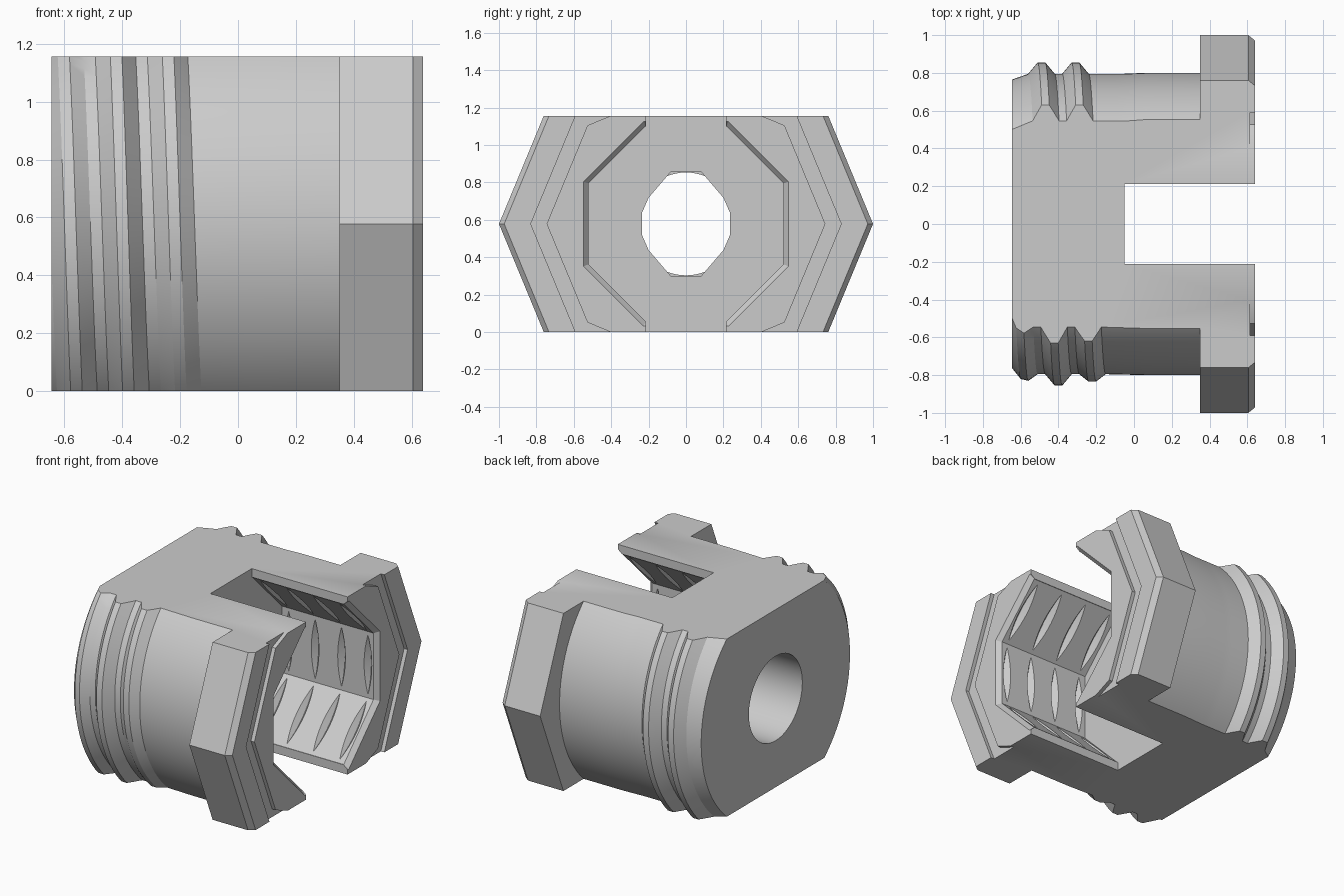
import bpy, bmesh, math

if "Cube" in bpy.data.objects:
    bpy.data.objects.remove(bpy.data.objects["Cube"])

H = 1.156          # height between the two flats
ZC = H / 2         # axis height
X0, X1 = -0.645, 0.64


def loft(name, rings):
    """Closed solid skinned through rings of points, capped at both ends."""
    bm = bmesh.new()
    vs = [[bm.verts.new(p) for p in r] for r in rings]
    n = len(vs[0])
    for a, b in zip(vs, vs[1:]):
        for i in range(n):
            j = (i + 1) % n
            bm.faces.new((a[i], a[j], b[j], b[i]))
    bm.faces.new(vs[0])
    bm.faces.new(vs[-1])
    bmesh.ops.recalc_face_normals(bm, faces=bm.faces)
    me = bpy.data.meshes.new(name)
    bm.to_mesh(me)
    bm.free()
    ob = bpy.data.objects.new(name, me)
    bpy.context.collection.objects.link(ob)
    return ob


def ngon(x, r, n, turn=0.0):
    return [(x, r * math.cos(turn + 2 * math.pi * i / n),
             ZC + r * math.sin(turn + 2 * math.pi * i / n)) for i in range(n)]


def prism(name, stations, n, turn=0.0):
    return loft(name, [ngon(x, r, n, turn) for x, r in stations])


def box(name, x0, x1, y, z0, z1):
    return loft(name, [[(x, -y, z0), (x, y, z0), (x, y, z1), (x, -y, z1)] for x in (x0, x1)])


def combine(ob, tool, op):
    m = ob.modifiers.new(op, 'BOOLEAN')
    m.operation, m.object, m.solver = op, tool, 'EXACT'
    bpy.context.view_layer.objects.active = ob
    bpy.ops.object.modifier_apply(modifier=m.name)
    bpy.data.objects.remove(tool)


# Round body with a shallow helical thread that fades out at both ends
def thread_profile(phi):
    pts = [(X0, 0.765)]
    for k in (-1, 0, 1):
        c = -0.40 + 0.18 * (k + phi / (2 * math.pi))
        h = 0.06 * max(0, min(1, (c + 0.65) / 0.12, (-0.155 - c) / 0.10))
        for dx, up in ((-0.07, 0), (-0.02, 1), (0.02, 1), (0.07, 0)):
            x = max(c + dx, X0 + 0.001 * len(pts))
            base = min(0.795, 0.765 + 0.46 * (x - X0))
            pts.append((x, base + h * up))
    return pts + [(0.06, 0.80), (0.45, 0.80)]


N = 144
angles = [-math.pi / 2 + 2 * math.pi * i / N for i in range(N)]
profiles = [thread_profile(a) for a in angles]
rings = [[(p[j][0], -p[j][1] * math.cos(a), ZC - p[j][1] * math.sin(a))
          for a, p in zip(angles, profiles)] for j in range(len(profiles[0]))]
coupling = loft("threaded_coupling", rings)

# Eight-sided head with a chamfered rim, then trim to the two flats
combine(coupling, prism("head", [(0.35, 1), (0.605, 1), (X1, 0.972)], 8), 'UNION')
combine(coupling, box("flats", -2, 2, 2, 0, H), 'INTERSECT')

# Eight-sided groove in the head face
groove = prism("groove", [(0.615, 0.83), (0.7, 0.83)], 8)
combine(groove, prism("groove_core", [(0.5, 0.745), (0.8, 0.745)], 8), 'DIFFERENCE')
combine(coupling, groove, 'DIFFERENCE')

# Eight-sided socket with a chamfered mouth, and the slot through it
k = 1 / math.cos(math.pi / 8)
combine(coupling, prism("socket", [(-0.05, 0.522 * k), (0.61, 0.522 * k), (X1, 0.547 * k),
                                   (0.66, 0.547 * k)], 8, math.pi / 8), 'DIFFERENCE')
combine(coupling, box("slot", -0.05, 1, 0.213, -1, 2), 'DIFFERENCE')

# Inner thread grooves that show as lens-shaped cuts on the socket walls
for x in (0.0, 0.19, 0.38, 0.57):
    combine(coupling, prism("inner_groove", [(x - 0.045, 0.50), (x, 0.557), (x + 0.045, 0.50)], 96),
            'DIFFERENCE')

# Bore from the back, narrowing to a flat-sided opening
combine(coupling, prism("bore", [(-0.8, 0.275), (-0.13, 0.275)], 64), 'DIFFERENCE')
quarter = [(0.235, 0.06), (0.20, 0.14), (0.08, 0.28)]
outline = (quarter + [(-y, z) for y, z in reversed(quarter)]
           + [(-y, -z) for y, z in quarter] + [(y, -z) for y, z in reversed(quarter)])
combine(coupling, loft("opening", [[(x, y, ZC + z) for y, z in outline] for x in (-0.3, 0.1)]),
        'DIFFERENCE')

# Plain grey finish
grey = bpy.data.materials.new("plain_grey")
grey.diffuse_color = (0.6, 0.6, 0.6, 1)
grey.use_nodes = True
grey.node_tree.nodes["Principled BSDF"].inputs["Base Color"].default_value = grey.diffuse_color
coupling.data.materials.clear()
coupling.data.materials.append(grey)
for p in coupling.data.polygons:
    p.material_index = 0
bpy.ops.object.select_all(action='DESELECT')
coupling.select_set(True)
bpy.context.view_layer.objects.active = coupling
bpy.ops.object.shade_smooth_by_angle(angle=math.radians(25))
